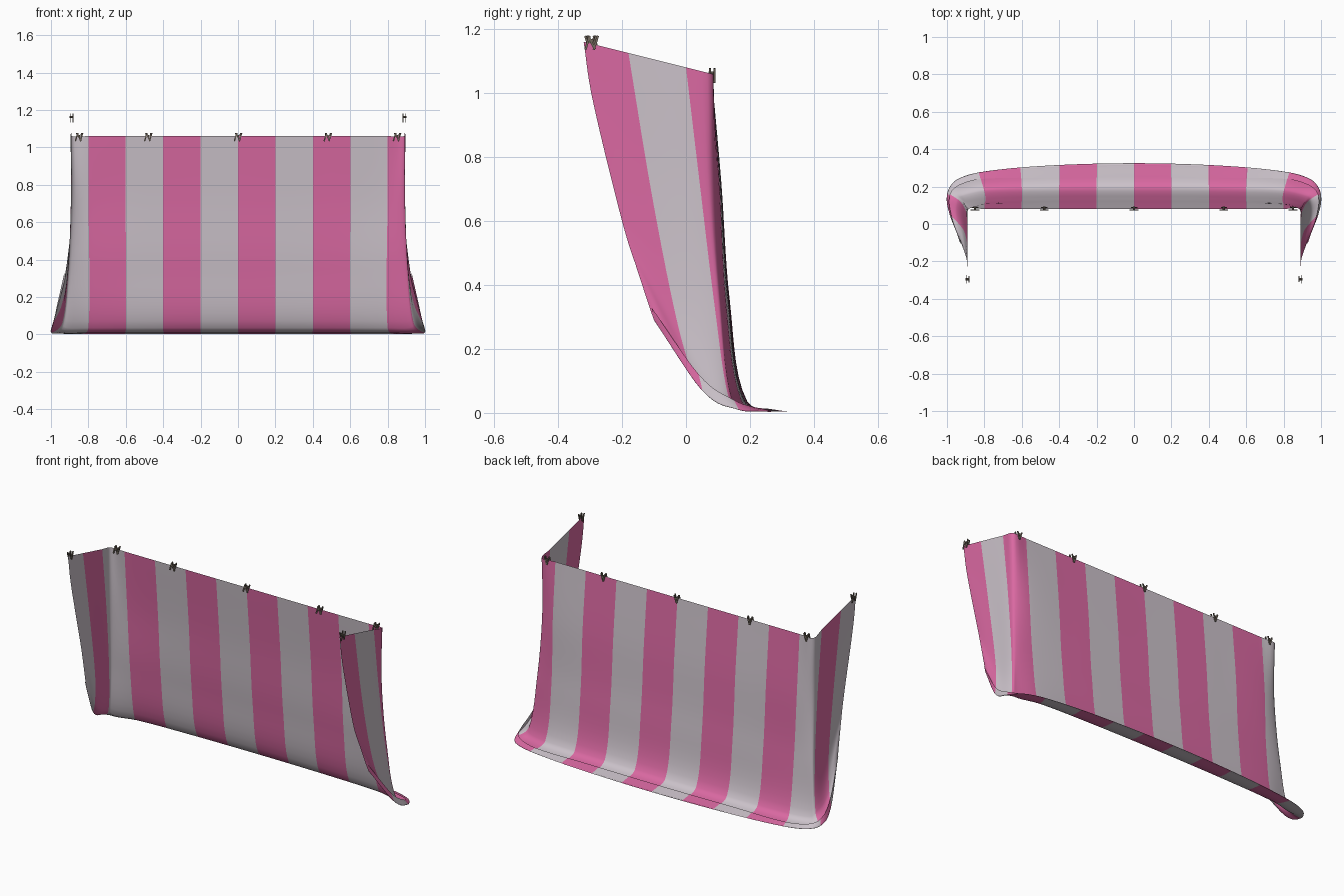
import bpy, bmesh, math
from mathutils import Vector, Matrix

if "Cube" in bpy.data.objects:
    bpy.data.objects.remove(bpy.data.objects["Cube"])


def material(name, rgb):
    m = bpy.data.materials.new(name)
    m.diffuse_color = (*rgb, 1)
    m.use_nodes = True
    m.node_tree.nodes["Principled BSDF"].inputs["Base Color"].default_value = m.diffuse_color
    return m


PINK = material("pink stripe", (0.70, 0.14, 0.36))
GREY = material("pale grey stripe", (0.60, 0.54, 0.59))
METAL = material("brown clip", (0.17, 0.14, 0.11))


def spline(ts, ps, t):
    """Smooth curve through points ps at parameters ts."""
    n = len(ts)
    i = max(k for k in range(n - 1) if ts[k] <= t + 1e-7)

    def slope(k):
        a, b = max(k - 1, 0), min(k + 1, n - 1)
        return (ps[b] - ps[a]) / (ts[b] - ts[a])
    h = ts[i + 1] - ts[i]
    s = (t - ts[i]) / h
    return (ps[i] * (2*s**3 - 3*s**2 + 1) + slope(i) * h * (s**3 - 2*s**2 + s)
            + ps[i + 1] * (3*s**2 - 2*s**3) + slope(i + 1) * h * (s**3 - s**2))


# Cloth profiles, centre of the back to front edge of the side:
# top, upper, lower, knee, fold on the ground, turned-back hem
V = [0, .35, .70, 1.0, 1.14, 1.21]
PROFILES = {
    0.0: [(0, .08, 1.06), (0, .11, .72), (0, .137, .35), (0, .192, .035), (0, .325, .004), (0, .25, .014)],
    0.5: [(.5, .08, 1.06), (.5, .11, .72), (.5, .135, .35), (.5, .187, .035), (.5, .31, .004), (.5, .245, .014)],
    0.8: [(.8, .08, 1.06), (.8, .105, .72), (.795, .125, .35), (.8, .175, .035), (.83, .275, .004), (.82, .24, .014)],
    0.9: [(.89, .08, 1.06), (.88, .085, .72), (.89, .11, .35), (.91, .15, .035), (.95, .235, .004), (.94, .205, .02)],
    1.0: [(.89, .0, 1.08), (.893, .045, .70), (.908, .09, .33), (.94, .13, .06), (.997, .165, .009), (.985, .15, .04)],
    1.2: [(.89, -.18, 1.125), (.892, -.11, .70), (.908, -.04, .34), (.945, .01, .15), (.985, .05, .07), (.975, .04, .12)],
    1.34: [(.89, -.32, 1.16), (.89, -.29, .97), (.893, -.20, .60), (.907, -.15, .44), (.925, -.10, .29), (.928, -.108, .33)],
}


def build_cloth():
    us = sorted({-u for u in PROFILES if u} | set(PROFILES))
    flip = lambda u: Vector((-1 if u < 0 else 1, 1, 1))
    rows = [[Vector(PROFILES[abs(u)][k]) * flip(u) for u in us] for k in range(len(V))]
    cols = [-1.34] + [i * .025 for i in range(-53, 54)] + [1.34]
    vs = [V[k] + (V[k + 1] - V[k]) * j / 7 for k in range(len(V) - 1) for j in range(7)] + [V[-1]]
    bm = bmesh.new()
    grid = []
    for u in cols:
        column = [spline(us, row, u) for row in rows]
        line = []
        for v in vs:
            p = spline(V, column, v)
            p.z = max(p.z, .002)
            line.append(bm.verts.new(p))
        grid.append(line)
    for i in range(len(cols) - 1):
        stripe = math.floor((cols[i] + cols[i + 1]) / 2 / .2)
        for j in range(len(vs) - 1):
            f = bm.faces.new((grid[i][j], grid[i][j + 1], grid[i + 1][j + 1], grid[i + 1][j]))
            f.material_index = stripe % 2
            f.smooth = True
    bm.normal_update()
    me = bpy.data.meshes.new("striped_cloth")
    bm.to_mesh(me)
    bm.free()
    ob = bpy.data.objects.new("striped_cloth", me)
    bpy.context.collection.objects.link(ob)
    me.materials.append(PINK)
    me.materials.append(GREY)


def build_clip(loc, turn):
    """Small peg: crossed slanted prongs on both sides of the cloth plus a spring."""
    bm = bmesh.new()
    for x, y, tilt in ((-.013, -.007, .3), (0, -.007, -.45), (.013, -.007, .3),
                       (-.006, .007, -.3), (.008, .007, .3)):
        mat = Matrix.Translation((x, y, 0)) @ Matrix.Rotation(tilt, 4, 'Y') @ Matrix.Diagonal((.007, .005, .046, 1))
        bmesh.ops.create_cube(bm, size=1, matrix=mat)
    bmesh.ops.create_cone(bm, cap_ends=True, segments=8, radius1=.006, radius2=.006, depth=.022,
                          matrix=Matrix.Translation((0, 0, .006)) @ Matrix.Rotation(math.pi / 2, 4, 'X'))
    me = bpy.data.meshes.new("clip")
    bm.to_mesh(me)
    bm.free()
    me.materials.append(METAL)
    ob = bpy.data.objects.new("clip", me)
    ob.location = loc
    ob.rotation_euler.z = turn
    bpy.context.collection.objects.link(ob)


build_cloth()
# Clips along the back edge and at both front corners
for x in (-.85, -.48, 0, .48, .85):
    build_clip((x, .082, 1.055), 0)
for side in (-1, 1):
    build_clip((side * .89, -.295, 1.157), side * math.pi / 2)
